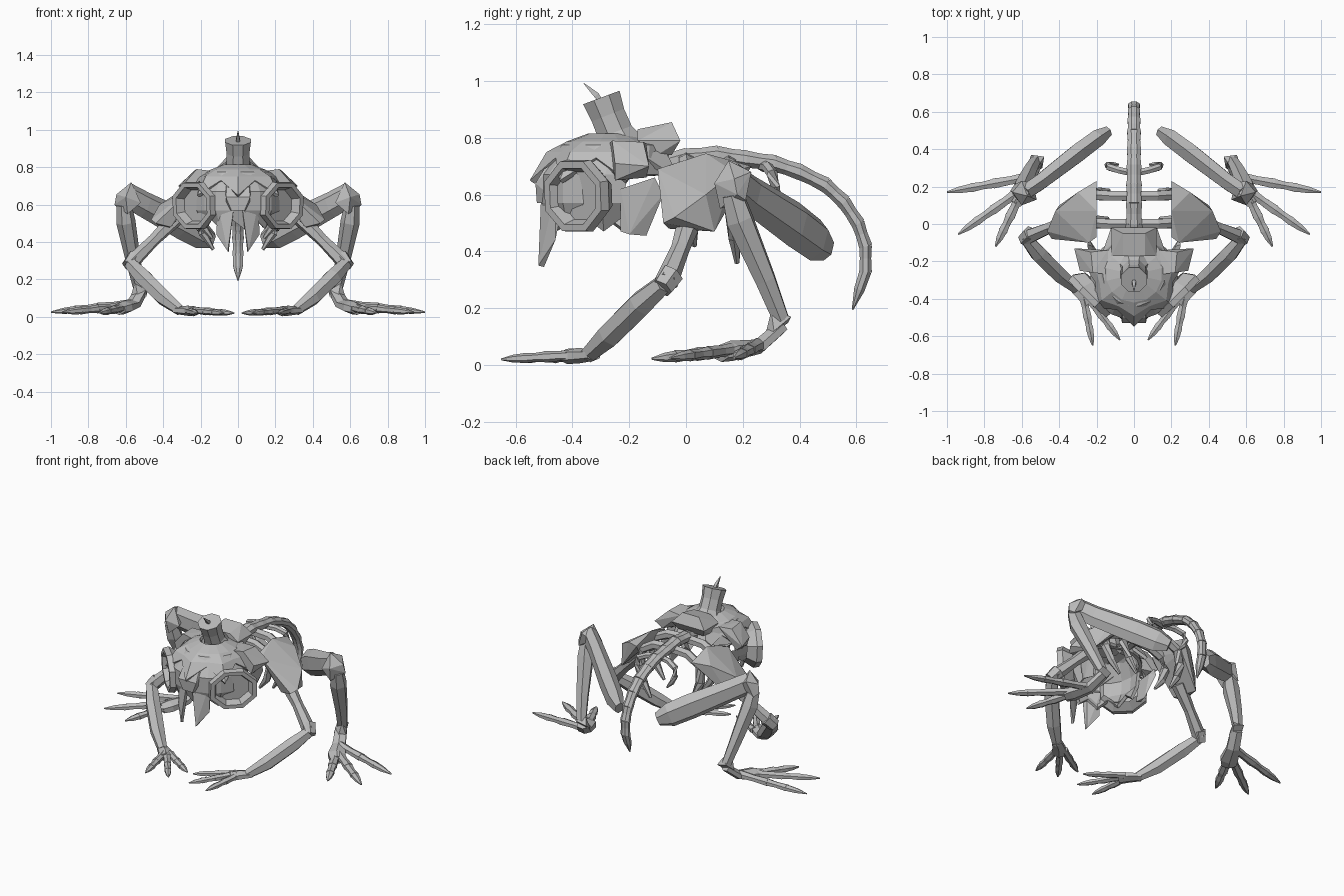
import bpy, bmesh, math
from mathutils import Vector, Matrix

if "Cube" in bpy.data.objects:
    bpy.data.objects.remove(bpy.data.objects["Cube"])

bone = bpy.data.materials.new("bone_grey")
bone.diffuse_color = (0.5, 0.5, 0.5, 1)
bone.use_nodes = True
bone.node_tree.nodes["Principled BSDF"].inputs["Base Color"].default_value = bone.diffuse_color


def finish(name, bm):
    bmesh.ops.recalc_face_normals(bm, faces=bm.faces)
    me = bpy.data.meshes.new(name)
    bm.to_mesh(me)
    bm.free()
    me.materials.append(bone)
    ob = bpy.data.objects.new(name, me)
    bpy.context.collection.objects.link(ob)
    return ob


def tube(name, pts, radii, n=6, flat=1.0, bm=None):
    """Faceted limb: rings of n sides along a path; flat scales the ring's height."""
    own = bm is None
    bm = bm or bmesh.new()
    pts = [Vector(p) for p in pts]
    rings = []
    for i, (p, r) in enumerate(zip(pts, radii)):
        t = (pts[min(i + 1, len(pts) - 1)] - pts[max(i - 1, 0)]).normalized()
        side = t.cross(Vector((0, 0, 1)))
        if side.length < 0.15:
            side = t.cross(Vector((0, 1, 0)))
        side.normalize()
        up = side.cross(t)
        rings.append([bm.verts.new(p + side * r * math.cos(a) + up * r * flat * math.sin(a))
                      for a in [(k + 0.5) * math.tau / n for k in range(n)]])
    for a, b in zip(rings, rings[1:]):
        for k in range(n):
            bm.faces.new((a[k], a[(k + 1) % n], b[(k + 1) % n], b[k]))
    bm.faces.new(rings[0])
    bm.faces.new(rings[-1])
    return finish(name, bm) if own else None


def hull(name, pts, s=1):
    bm = bmesh.new()
    for x, y, z in pts:
        bm.verts.new((x * s, y, z))
    bmesh.ops.convex_hull(bm, input=bm.verts)
    bmesh.ops.dissolve_limit(bm, angle_limit=0.05, verts=bm.verts, edges=bm.edges)
    return finish(name, bm)


def shell(name, rings, thickness, keep=lambda row, y: True):
    """Open surface through closed rings of points, given thickness."""
    bm = bmesh.new()
    vr = [[bm.verts.new(p) for p in ring] for ring in rings]
    for j, (a, b) in enumerate(zip(vr, vr[1:])):
        for k in range(len(a)):
            m = (k + 1) % len(a)
            if keep(j, (a[k].co.y + a[m].co.y) / 2):
                bm.faces.new((a[k], a[m], b[m], b[k]))
    bmesh.ops.delete(bm, geom=[v for v in bm.verts if not v.link_faces], context='VERTS')
    ob = finish(name, bm)
    mod = ob.modifiers.new("thickness", 'SOLIDIFY')
    mod.thickness = thickness
    return ob


def digit(name, root, tip, r):
    """Three-jointed finger ending in a claw."""
    a, b = Vector(root), Vector(tip)
    bm = bmesh.new()
    for f0, f1, k in ((0, .42, 1), (.4, .7, .9), (.68, 1, .8)):
        mid = (f0 + f1) / 2
        end = .2 if f1 == 1 else .95
        tube("", [a.lerp(b, f) for f in (f0, mid, f1)], [r * k, r * k * .8, r * k * end], 6, .8, bm)
    finish(name, bm)


# --- Spine and tail: chain of flared vertebrae
path = [(-.12, .70), (.0, .73), (.11, .74), (.21, .725), (.31, .71), (.40, .68), (.49, .635),
        (.555, .575), (.605, .50), (.632, .42), (.632, .33), (.588, .20)]
for i in range(len(path) - 1):
    a, b = Vector((0, *path[i])), Vector((0, *path[i + 1]))
    r = .052 - .002 * i
    last = i == len(path) - 2
    tube("vertebra", [a, a.lerp(b, .5), b.lerp(a, -.04)],
         [r * .95, r * .85, .004 if last else r * .95], 8, .75)

for s in (1, -1):
    # --- Ribs: arcs from the spine outward and down
    for y, w, top, drop, r in ((.0, .23, .72, .30, .03), (.15, .22, .71, .35, .03),
                               (.27, .14, .70, .16, .02)):
        prof = [(0, 0), (.55, -.02), (.95, -.16), (1.0, -.45), (.85, -.75), (.6, -1)]
        tube("rib", [(s * w * u, y + .03 * u * (y > .2) - .03 * v, top + drop * v) for u, v in prof],
             [r, r, r, r * .95, r * .8, r * .3], 6)

    # --- Front limb
    hull("shoulder_blade", [(.20, -.07, .70), (.20, .07, .745), (.20, .23, .70), (.24, -.10, .69),
                            (.30, .17, .68), (.42, .07, .60), (.465, -.04, .52), (.44, -.08, .50),
                            (.40, .10, .47), (.36, -.06, .48), (.22, .18, .64), (.24, -.06, .62)], s)
    tube("upper_arm", [(s * .33, .02, .53), (s * .45, -.02, .41), (s * .57, -.07, .29)],
         [.045, .033, .042], 6)
    tube("elbow", [(s * .55, -.05, .32), (s * .585, -.085, .27)], [.045, .04], 6)
    tube("forearm", [(s * .575, -.08, .285), (s * .51, -.16, .215), (s * .40, -.27, .105),
                     (s * .31, -.345, .035)], [.036, .048, .046, .03], 6)
    tube("palm", [(s * .33, -.325, .035), (s * .27, -.375, .033), (s * .235, -.42, .03)],
         [.034, .045, .045], 6, .6)
    for root, tip in (((.27, -.39, .035), (.22, -.65, .02)), ((.24, -.40, .035), (.075, -.62, .02)),
                      ((.24, -.37, .035), (.02, -.50, .02))):
        digit("finger", (root[0] * s, *root[1:]), (tip[0] * s, *tip[1:]), .027)

    # --- Hind limb: deep flat thigh, knee block, shin, ankle, foot
    tube("thigh", [(s * .59, .165, .65), (s * .50, .225, .60), (s * .30, .38, .495),
                   (s * .20, .455, .44), (s * .14, .495, .41)], [.045, .047, .055, .052, .03], 6, 1.5)
    hull("knee", [(.52, .13, .61), (.57, .15, .72), (.65, .17, .655), (.66, .18, .60), (.59, .12, .55),
                  (.54, .22, .64), (.60, .23, .68), (.64, .21, .58), (.60, .10, .64)], s)
    tube("shin", [(s * .61, .165, .60), (s * .60, .19, .51), (s * .56, .28, .30), (s * .53, .335, .16)],
         [.04, .052, .04, .032], 6)
    hull("ankle", [(.48, .36, .15), (.49, .30, .11), (.55, .37, .17), (.57, .31, .12),
                   (.50, .33, .19), (.55, .30, .19), (.53, .27, .07)], s)
    tube("foot", [(s * .52, .335, .135), (s * .56, .255, .065), (s * .61, .16, .05), (s * .64, .12, .04)],
         [.04, .045, .06, .05], 6, .6)
    for root, tip in (((.57, .25, .07), (1.0, .17, .025)), ((.62, .17, .055), (.94, -.055, .025)),
                      ((.61, .15, .05), (.74, -.12, .022))):
        digit("toe", (root[0] * s, *root[1:]), (tip[0] * s, *tip[1:]), .032)

    # --- Octagonal eye socket: rim with a recessed centre
    rot = Vector((.70 * s, -.71, -.05)).to_track_quat('Z', 'Y').to_matrix().to_4x4()
    place = Matrix.Translation((s * .235, -.385, .595)) @ rot
    bm = bmesh.new()
    loops = [[bm.verts.new(place @ Vector((1.15 * r * math.cos(a), r * math.sin(a), d)))
              for a in [(k + .5) * math.tau / 8 for k in range(8)]]
             for r, d in ((.10, -.07), (.137, -.015), (.132, .02), (.107, .02), (.09, -.025))]
    for a, b in zip(loops, loops[1:]):
        for k in range(8):
            bm.faces.new((a[k], a[(k + 1) % 8], b[(k + 1) % 8], b[k]))
    bm.faces.new(loops[-1])
    finish("eye_socket", bm)

    # --- Fang, wax lump behind the brow, jaw plate
    hull("fang", [(.02, -.51, .60), (.11, -.46, .61), (.115, -.46, .44), (.055, -.52, .35),
                  (.05, -.50, .345), (.03, -.47, .58), (.10, -.43, .58)], s)
    hull("brow_lump", [(.14, -.27, .78), (.14, -.14, .78), (.22, -.26, .79), (.23, -.15, .785),
                       (.29, -.25, .71), (.32, -.13, .70), (.27, -.25, .65), (.27, -.14, .66),
                       (.18, -.2, .68)], s)
    hull("jaw_plate", [(.23, -.23, .62), (.25, -.11, .66), (.24, -.08, .60), (.20, -.14, .455),
                       (.21, -.23, .47), (.22, -.12, .62), (.22, -.20, .46)], s)

# --- Hollow skull: open at the lower rear, ragged lower edge
N = 18
rows = ((.80, -.25, .08, .09), (.775, -.25, .17, .19), (.67, -.285, .235, .23),
        (.57, -.295, .235, .215), (.49, -.29, .19, .195))
rings = []
for j, (z, cy, rx, ry) in enumerate(rows):
    ring = []
    for k in range(N):
        a = (k + .5) * math.tau / N
        dz = (.03 if k % 2 else -.02) if j == 4 else 0
        ring.append((rx * math.sin(a), cy - ry * math.cos(a), z + dz))
    rings.append(ring)
shell("skull", rings, .02, lambda row, y: row < 2 or y < -.2)

# --- Melted wax cap: star of drips draped over the skull
N = 14
rings = []
for r, z, wide, narrow, dip in ((.075, .815, 1, 1, 0), (.15, .787, 1, 1, 0),
                                (.205, .75, 1.08, .92, 0), (.25, .69, 1.12, .84, .04)):
    ring = []
    for k in range(N):
        a = k * math.tau / N
        drip = k % 2 == 0
        q = r * (wide if drip else narrow)
        ring.append((q * math.sin(a), -.27 - q * math.cos(a), z + (-dip if drip else dip)))
    rings.append(ring)
shell("wax_cap", rings, .02)

# --- Nose drip and rear crest
hull("nose_drip", [(.07, -.45, .72), (-.07, -.45, .72), (.06, -.50, .69), (-.06, -.50, .69),
                   (.065, -.53, .64), (-.065, -.53, .64), (.035, -.525, .57), (-.035, -.525, .57),
                   (.06, -.45, .57), (-.06, -.45, .57)])
hull("rear_crest", [(x * s, y, z) for s in (1, -1) for x, y, z in
                    ((.06, -.17, .83), (.06, -.05, .855), (.12, -.02, .79), (.12, -.17, .79),
                     (.11, -.10, .74), (.09, -.05, .74))])

# --- Candle stub, leaning forward, and its wick
tube("candle", [(0, -.235, .775), (0, -.25, .82), (0, -.275, .88), (0, -.298, .942)],
     [.095, .068, .066, .074], 8)
tube("wick", [(0, -.295, .92), (0, -.315, .95), (0, -.36, .992)], [.01, .014, .002], 4)
